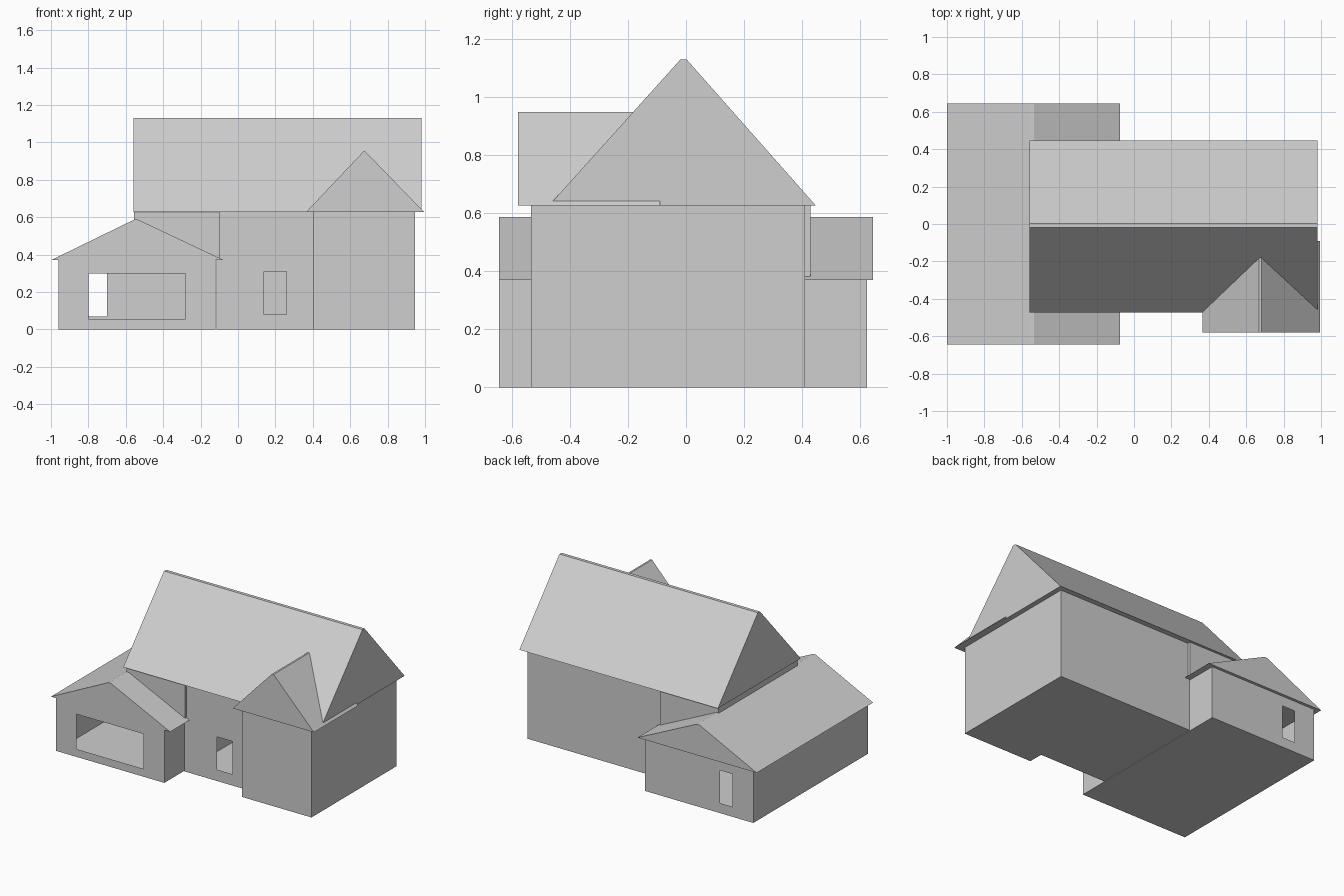
import bpy, bmesh
from mathutils import Vector

cube = bpy.data.objects.get("Cube")
if cube:
    bpy.data.objects.remove(cube, do_unlink=True)

GREY = (0.62, 0.62, 0.62, 1)
mat = bpy.data.materials.new("plain_grey")
mat.use_nodes = True
mat.diffuse_color = GREY
mat.node_tree.nodes["Principled BSDF"].inputs["Base Color"].default_value = GREY


def finish(name, bm):
    bmesh.ops.recalc_face_normals(bm, faces=bm.faces)
    mesh = bpy.data.meshes.new(name)
    bm.to_mesh(mesh)
    bm.free()
    mesh.materials.append(mat)
    obj = bpy.data.objects.new(name, mesh)
    bpy.context.collection.objects.link(obj)


def extrude(points, offset):
    """Closed solid made by sweeping a polygon along an offset."""
    bm = bmesh.new()
    base = bm.faces.new([bm.verts.new(p) for p in points])
    top = bmesh.ops.extrude_face_region(bm, geom=[base], use_keep_orig=True)["geom"]
    moved = [v for v in top if isinstance(v, bmesh.types.BMVert)]
    bmesh.ops.translate(bm, verts=moved, vec=offset)
    bmesh.ops.recalc_face_normals(bm, faces=bm.faces)
    return bm


def cut_opening(bm, y, x0, x1, z0, z1):
    """Cut a rectangular hole in the wall lying at the given y."""
    def wall():
        return [f for f in bm.faces if all(abs(v.co.y - y) < 1e-4 for v in f.verts)]
    for point, normal in (((x0, y, 0), (1, 0, 0)), ((x1, y, 0), (1, 0, 0)),
                          ((0, y, z0), (0, 0, 1)), ((0, y, z1), (0, 0, 1))):
        faces = wall()
        geom = list({e for f in faces for e in f.edges}) + faces
        geom += list({v for f in faces for v in f.verts})
        bmesh.ops.bisect_plane(bm, geom=geom, plane_co=point, plane_no=normal)
    hole = []
    for f in wall():
        c = f.calc_center_median()
        if x0 < c.x < x1 and z0 < c.z < z1:
            hole.append(f)
    bmesh.ops.delete(bm, geom=hole, context="FACES")


def walls(name, footprint, bottom, top, openings=()):
    bm = extrude([(x, y, bottom) for x, y in footprint], Vector((0, 0, top - bottom)))
    for opening in openings:
        cut_opening(bm, *opening)
    finish(name, bm)


def rect(x0, x1, y0, y1):
    return [(x0, y0), (x1, y0), (x1, y1), (x0, y1)]


def gable_roof(name, axis, start, end, side0, side1, ridge0, ridge1, low, high):
    """Gable prism with a narrow flat ridge, running along x or y."""
    profile = [(side0, low), (side1, low), (ridge1, high), (ridge0, high)]
    if axis == "x":
        points = [(start, s, z) for s, z in profile]
        offset = Vector((end - start, 0, 0))
    else:
        points = [(s, start, z) for s, z in profile]
        offset = Vector((0, end - start, 0))
    finish(name, extrude(points, offset))


# Main house with the front bay and its doorway
walls("main_walls",
      [(-0.115, -0.43), (0.405, -0.43), (0.405, -0.535),
       (0.945, -0.535), (0.945, 0.41), (-0.115, 0.41)],
      0, 0.628, [(-0.43, 0.14, 0.26, 0.08, 0.31)])

# Upper storey rising through the wing roof
walls("upper_storey", rect(-0.555, -0.1, -0.445, 0.43), 0.38, 0.628)

# Low side wing with a wide front opening and a narrow back window
walls("wing_walls", rect(-0.96, -0.12, -0.645, 0.625), 0, 0.37,
      [(-0.645, -0.8, -0.28, 0.055, 0.3), (0.625, -0.8, -0.7, 0.07, 0.3)])

# Roofs
gable_roof("main_roof", "x", -0.56, 0.98, -0.472, 0.447, -0.02, 0.003, 0.628, 1.13)
gable_roof("bay_roof", "y", -0.58, -0.09, 0.365, 0.995, 0.669, 0.682, 0.628, 0.95)
gable_roof("wing_roof", "y", -0.645, 0.645, -1.0, -0.075, -0.555, -0.535, 0.37, 0.587)
